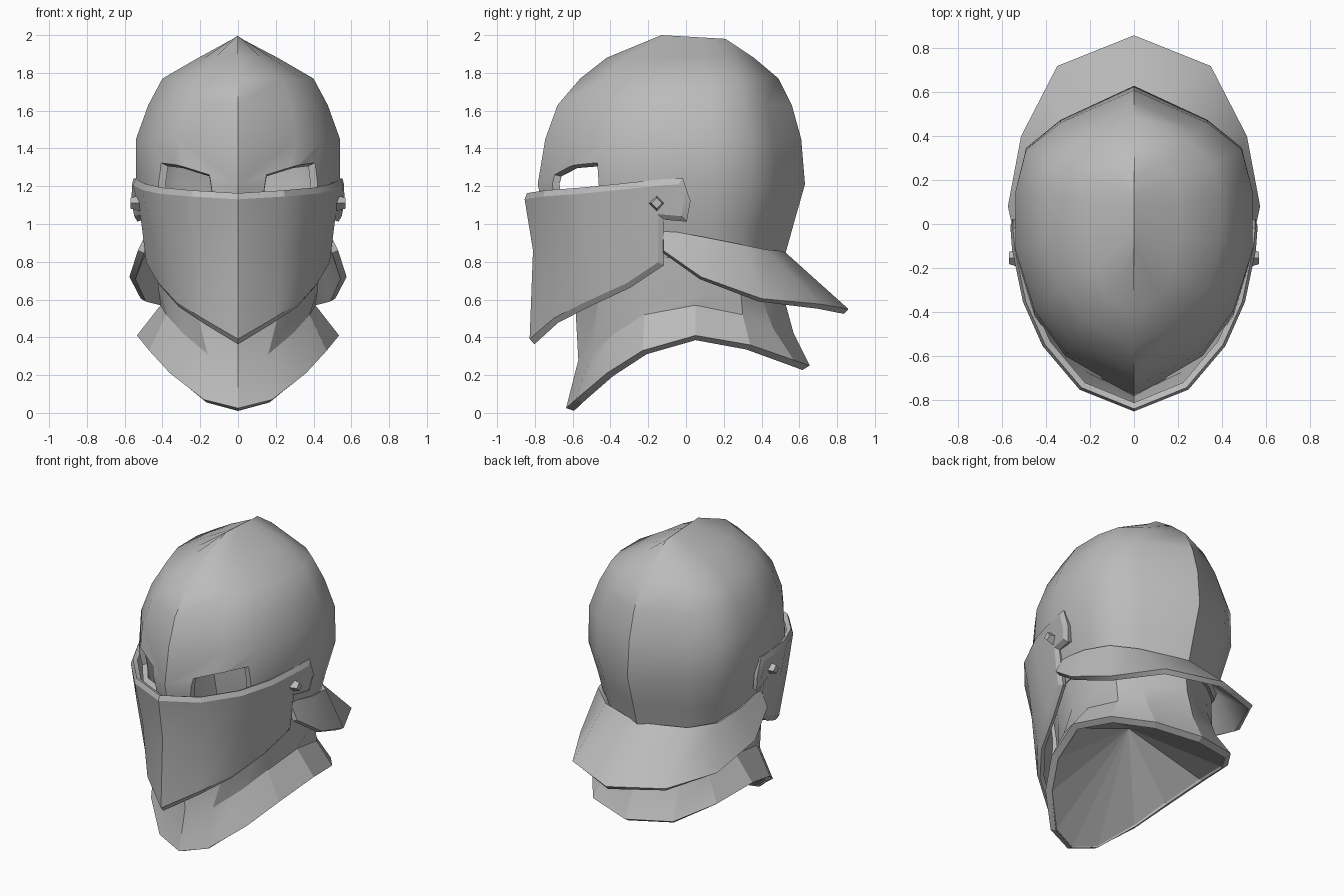
import bpy, bmesh
from math import radians, pi
from mathutils import Vector, Matrix

cube = bpy.data.objects.get("Cube")
if cube:
    bpy.data.objects.remove(cube, do_unlink=True)

steel = bpy.data.materials.new("plain_steel_grey")
steel.use_nodes = True
grey = (0.5, 0.5, 0.5, 1)
steel.diffuse_color = grey
steel.node_tree.nodes["Principled BSDF"].inputs["Base Color"].default_value = grey


def add_object(name, bm):
    mesh = bpy.data.meshes.new(name)
    bm.to_mesh(mesh)
    bm.free()
    obj = bpy.data.objects.new(name, mesh)
    bpy.context.collection.objects.link(obj)
    mesh.materials.append(steel)
    return obj


def activate(obj):
    bpy.ops.object.select_all(action='DESELECT')
    obj.select_set(True)
    bpy.context.view_layer.objects.active = obj


def flip(points):
    return [(-x, y, z) for x, y, z in points]


def loft(rings, extra=None):
    """Skin half rings, mirrored across x, plus an optional polygon per side."""
    bm = bmesh.new()
    rows = []
    for half in rings:
        full = flip(half[:0:-1]) + list(half)
        rows.append([bm.verts.new(p) for p in full])
    for low, high in zip(rows, rows[1:]):
        for i in range(len(low) - 1):
            bm.faces.new((low[i], low[i + 1], high[i + 1], high[i]))
    if extra:
        bm.faces.new([bm.verts.new(p) for p in extra])
        bm.faces.new([bm.verts.new(p) for p in reversed(flip(extra))])
    bmesh.ops.remove_doubles(bm, verts=bm.verts, dist=0.0005)
    return bm


def modifier(obj, kind, **settings):
    mod = obj.modifiers.new(kind.title(), kind)
    for key, value in settings.items():
        setattr(mod, key, value)
    activate(obj)
    bpy.ops.object.modifier_apply(modifier=mod.name)


def smooth(obj, angle=36):
    activate(obj)
    bpy.ops.object.shade_smooth_by_angle(angle=radians(angle))


# Horizontal section of the skull: half width and front-to-back fractions
PLAN = [(0, 0), (.58, .12), (.84, .26), (1, .46), (1, .66), (.91, .8), (.62, .89), (0, 1)]


def section(z, front, back, width):
    return [(u * width, front + v * (back - front), z) for u, v in PLAN]


# Skull: ridged dome with hollow inside, crest falling slightly to the rear
crest = [(0, y, 2.0 - .02 * (y + .13) / .34) for x, y, z in section(2, -.13, .21, 0)]
skull = add_object("skull_dome", loft([
    section(.82, -.63, .52, .445), section(1.0, -.74, .57, .49),
    section(1.21, -.785, .63, .54), section(1.45, -.745, .61, .54),
    section(1.63, -.68, .56, .475), section(1.77, -.56, .49, .4),
    section(1.88, -.42, .36, .21), crest]))
modifier(skull, 'SOLIDIFY', thickness=.035, offset=-1)

# Eye openings: tapered cutters leave a bevelled frame around a smaller hole
EYE = [(.1, -.72, 1.08), (.13, -.71, 1.27), (.43, -.45, 1.345), (.43, -.43, 1.1)]
centre = sum((Vector(p) for p in EYE), Vector()) / 4
outward = Vector((.6, -.8, 0))
for side in (1, -1):
    bm = bmesh.new()
    loops = []
    for scale, shift in ((1.16, .13), (.98, .03), (.72, -.03), (.72, -.12)):
        pts = [centre + (Vector(p) - centre) * scale + outward * shift for p in EYE]
        loops.append([bm.verts.new((p.x * side, p.y, p.z)) for p in pts])
    bm.faces.new(loops[0])
    bm.faces.new(loops[-1])
    for near, far in zip(loops, loops[1:]):
        for i in range(4):
            j = (i + 1) % 4
            bm.faces.new((near[i], near[j], far[j], far[i]))
    bmesh.ops.recalc_face_normals(bm, faces=bm.faces)
    cutter = add_object("eye_cutter", bm)
    cutter.hide_render = True
    modifier(skull, 'BOOLEAN', object=cutter, operation='DIFFERENCE', solver='EXACT')
    bpy.data.objects.remove(cutter, do_unlink=True)
smooth(skull, 40)

# Gorget: neck collar flaring to an arched rim
rim = [(0, -.635, .025), (.18, -.585, .07), (.36, -.42, .21), (.47, -.23, .33),
       (.535, .05, .41), (.47, .34, .36), (.3, .57, .28), (0, .655, .25)]
waist = [(0, -.57, .28), (.16, -.5, .31), (.29, -.38, .42), (.38, -.22, .52),
         (.41, .05, .57), (.38, .3, .52), (.27, .46, .45), (0, .57, .42)]
gorget = add_object("gorget", loft([rim, waist, section(.64, -.59, .51, .42),
                                    section(.86, -.62, .49, .44)]))
modifier(gorget, 'SOLIDIFY', thickness=.045, offset=-1)
smooth(gorget, 22)

# Lining: faceted cap closing the neck from below
inner = [(x * .93, y * .94, z - .015) for x, y, z in rim]
apex = [(0, -.05, .62)] * len(inner)
add_object("neck_lining", loft([apex, inner]))

# Rear neck guard
guard_top = [(0, .52, .855), (.31, .42, .865), (.45, .3, .89), (.49, .1, .93), (.475, -.12, .97)]
guard_edge = [(0, .86, .55), (.35, .72, .575), (.515, .4, .605), (.575, .08, .72), (.53, -.12, .86)]
guard = add_object("neck_guard", loft([guard_top, guard_edge]))
modifier(guard, 'SOLIDIFY', thickness=.035, offset=-1)
smooth(guard, 48)

# Visor: keeled face plate with pivot ears and a chamfered border
visor_low = [(0, -.82, .36), (.2, -.69, .475), (.33, -.52, .56), (.42, -.3, .66), (.49, -.12, .78)]
visor_mid = [(0, -.81, .86), (.23, -.7, .88), (.385, -.54, .91), (.465, -.35, .96), (.52, -.12, 1.02)]
visor_top = [(0, -.86, 1.16), (.25, -.76, 1.175), (.42, -.56, 1.19), (.51, -.36, 1.21), (.56, -.12, 1.235)]
ear = [visor_mid[-1], (.55, 0, 1.01), (.57, .02, 1.12), (.57, -.02, 1.24), visor_top[-1]]
bm = loft([visor_low, visor_mid, visor_top], ear)
bmesh.ops.inset_region(bm, faces=bm.faces[:], thickness=.03, depth=0,
                       use_boundary=True, use_even_offset=True)
bm.normal_update()
for vert, normal in [(v, v.normal.copy()) for v in bm.verts if v.is_boundary]:
    vert.co -= normal * .018
visor = add_object("visor", bm)
modifier(visor, 'SOLIDIFY', thickness=.03, offset=-1)
smooth(visor, 25)

# Diamond pivot rivets
for side, label in ((1, "left"), (-1, "right")):
    bm = bmesh.new()
    bmesh.ops.create_cone(bm, cap_ends=True, segments=4, radius1=.042, radius2=.028, depth=.05)
    place = Matrix.Translation((side * .545, -.155, 1.11))
    bm.transform(place @ Matrix.Rotation(side * pi / 2, 4, 'Y'))
    add_object(label + "_pivot_rivet", bm)
